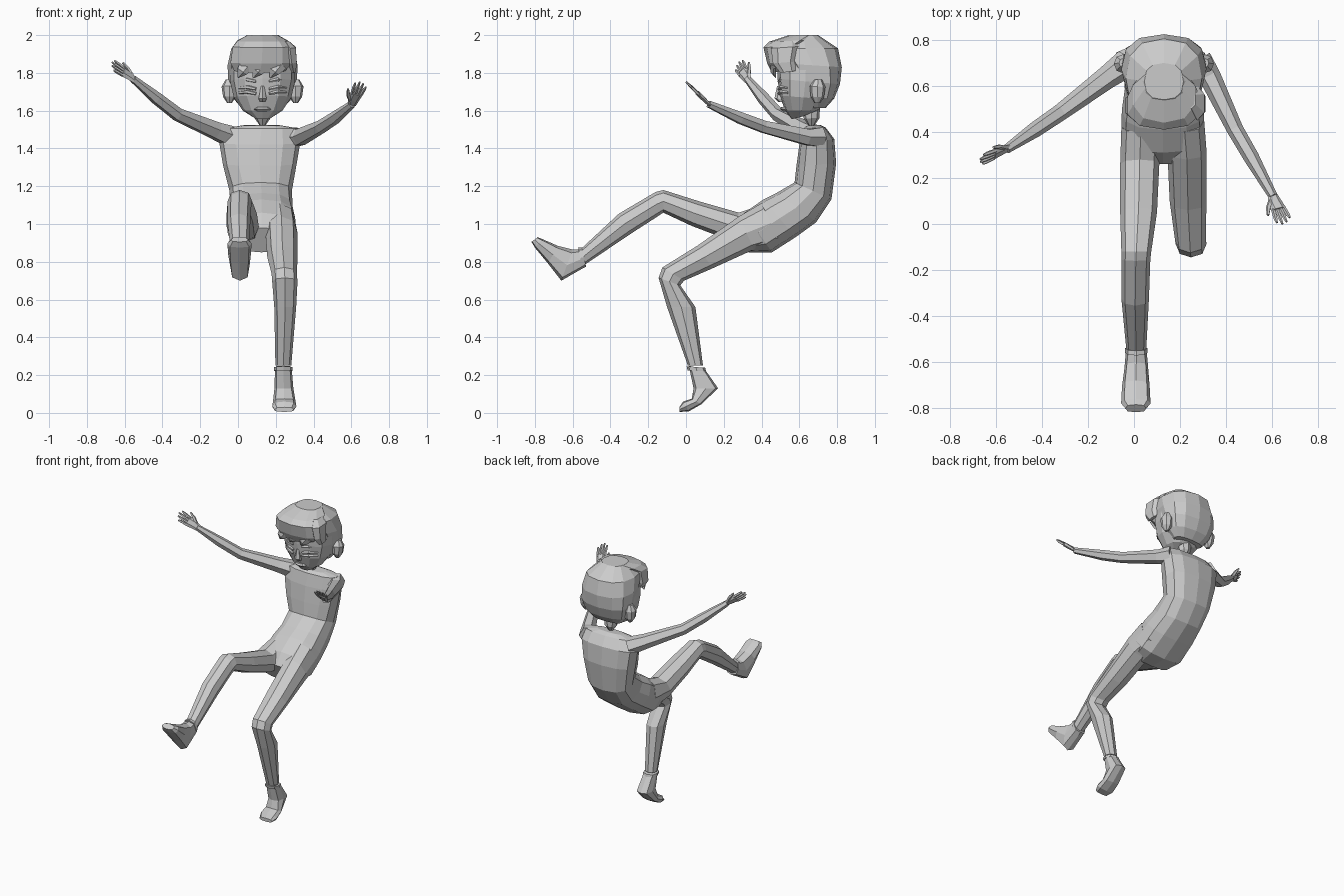
import bpy, bmesh, math
from mathutils import Vector as V


def skin(name, rings):
    """Join equal-length rings of points into a closed flat-shaded mesh."""
    bm = bmesh.new()
    vs = [[bm.verts.new(p) for p in r] for r in rings]
    n = len(vs[0])
    for a, b in zip(vs, vs[1:]):
        for i in range(n):
            j = (i + 1) % n
            bm.faces.new((a[i], a[j], b[j], b[i]))
    bm.faces.new(vs[0])
    bm.faces.new(vs[-1][::-1])
    bmesh.ops.recalc_face_normals(bm, faces=bm.faces)
    me = bpy.data.meshes.new(name)
    bm.to_mesh(me)
    bm.free()
    ob = bpy.data.objects.new(name, me)
    bpy.context.collection.objects.link(ob)
    return ob


def power(v, p):
    return math.copysign(abs(v) ** p, v)


def loft(name, rows, n=8, p=0.9, grow=1.0):
    """Rows: front y,z, back y,z, centre x, half width."""
    rings = []
    for yf, zf, yb, zb, x, h in rows:
        mid, half = V((x, (yf + yb) / 2, (zf + zb) / 2)), V((0, yf - yb, zf - zb)) / 2
        ts = [2 * math.pi * i / n for i in range(n)]
        rings.append([mid + grow * (half * power(math.cos(t), p) + V((h * power(math.sin(t), p), 0, 0)))
                      for t in ts])
    return skin(name, rings)


def tube(name, pts, n=6, side=None, flat=1.0):
    """Points: x, y, z, radius; side sets the wide direction, flat squashes the other."""
    c = [V(q[:3]) for q in pts]
    rings = []
    for i, q in enumerate(pts):
        d = (c[min(i + 1, len(c) - 1)] - c[max(i - 1, 0)]).normalized()
        s = V(side) if side else d.cross(V((0, 0, 1)))
        s = (s - d * s.dot(d)).normalized()
        u = d.cross(s)
        rings.append([c[i] + q[3] * (s * math.cos(2 * math.pi * k / n) + u * flat * math.sin(2 * math.pi * k / n))
                      for k in range(n)])
    return skin(name, rings)


# Torso and neck
loft("torso", [
    (.64, 1.52, .71, 1.525, .125, .10), (.62, 1.505, .74, 1.51, .125, .19),
    (.60, 1.42, .785, 1.45, .115, .215), (.585, 1.31, .795, 1.32, .115, .195),
    (.575, 1.22, .77, 1.13, .12, .165), (.48, 1.165, .69, 1.01, .125, .165),
    (.41, 1.13, .58, .93, .125, .178), (.31, 1.06, .455, .85, .125, .18),
    (.26, .98, .33, .85, .125, .15)], 12, 0.8)
tube("neck", [(.13, .665, 1.50, .048), (.13, .665, 1.56, .042), (.13, .66, 1.64, .05)], 8)

# Legs
loft("standing_leg", [
    (.40, 1.11, .50, .90, .22, .085), (.28, 1.04, .36, .865, .23, .085),
    (.06, .885, .14, .765, .235, .08), (-.125, .77, -.01, .70, .245, .067),
    (-.145, .715, -.03, .675, .248, .067), (-.10, .56, .05, .56, .25, .058),
    (.01, .25, .09, .25, .24, .042)])
loft("raised_leg", [
    (.40, 1.10, .44, .88, .03, .085), (.28, 1.06, .24, .91, .025, .085),
    (.07, 1.12, .03, .99, .02, .08), (-.12, 1.18, -.12, 1.06, .01, .065),
    (-.16, 1.17, -.15, 1.04, .008, .063), (-.355, 1.055, -.29, .95, .005, .06),
    (-.565, .86, -.535, .785, .01, .043)])

# Feet and ankle cuffs
loft("standing_foot", [
    (.015, .25, .10, .23, .24, .044), (.04, .13, .17, .13, .243, .05),
    (.03, .075, .08, .045, .245, .06), (-.015, .06, .015, .008, .245, .064),
    (-.035, .03, -.035, .005, .245, .05)], 8, 0.7)
loft("raised_foot", [
    (-.55, .865, -.53, .775, .01, .044), (-.60, .865, -.66, .70, .01, .052),
    (-.68, .885, -.73, .79, .008, .06), (-.76, .92, -.80, .875, .008, .064),
    (-.785, .93, -.818, .905, .008, .045)], 8, 0.7)
loft("standing_cuff", [(.01, .245, .095, .24, .24, .043), (.015, .225, .10, .22, .24, .043)], 8, 0.8, 1.15)
loft("raised_cuff", [(-.55, .87, -.53, .78, .01, .043), (-.57, .87, -.55, .77, .01, .043)], 8, 0.8, 1.12)


# Arms and hands
def hand(label, wrist, tip, side):
    w, t = V(wrist), V(tip)
    d = t - w
    length = d.length
    d.normalize()
    s = (V(side) - d * V(side).dot(d)).normalized()
    q = lambda along, across, r: (*(w + d * along * length + s * across), r)
    tube(label + "_palm", [q(-.05, 0, .022), q(.2, .003, .03), q(.5, 0, .034)], 6, s, .42)
    for i in range(4):
        o = (i - 1.5) * .016
        reach = (.84, .96, 1, .92)[i]
        tube(f"{label}_finger_{i + 1}", [q(.45, o, .009), q(.75, o * 1.2, .009), q(reach, o * 1.3, .005)], 5, s)
    tube(label + "_thumb", [q(.12, .015, .012), q(.35, .04, .011), q(.6, .055, .006)], 5, s)


tube("right_arm", [(-.03, .70, 1.46, .062), (-.12, .635, 1.495, .05), (-.32, .485, 1.58, .037),
                   (-.43, .41, 1.665, .034), (-.555, .325, 1.768, .02)])
tube("left_arm", [(.28, .71, 1.46, .06), (.33, .64, 1.46, .048), (.44, .41, 1.515, .036),
                  (.51, .29, 1.56, .034), (.605, .12, 1.635, .02)])
hand("right_hand", (-.55, .327, 1.765), (-.67, .275, 1.85), (.2, .6, .6))
hand("left_hand", (.605, .12, 1.635), (.655, .003, 1.75), (-1, -.2, .2))

# Head with ears
loft("head", [
    (.56, 1.555, .62, 1.57, .13, .045), (.525, 1.60, .70, 1.60, .13, .105),
    (.495, 1.68, .75, 1.66, .13, .152), (.485, 1.77, .78, 1.74, .13, .172),
    (.48, 1.86, .79, 1.84, .13, .172), (.52, 1.95, .76, 1.95, .13, .14)], 12, 0.85)
for label, x in (("right", -.045), ("left", .305)):
    loft(label + "_ear", [(.68, 1.64, .71, 1.64, x, .012), (.66, 1.675, .73, 1.67, x, .034),
                          (.655, 1.73, .738, 1.725, x, .042), (.68, 1.765, .72, 1.765, x, .02)], 8)

# Face features
loft("nose", [(.482, 1.73, .53, 1.73, .13, .01), (.468, 1.665, .53, 1.66, .13, .024),
              (.49, 1.645, .53, 1.645, .13, .018)], 6)
loft("lips", [(.505, 1.62, .55, 1.62, .13, .03), (.498, 1.61, .55, 1.605, .13, .045),
              (.515, 1.595, .55, 1.595, .13, .03)], 8)
for label, sx in (("right", -1), ("left", 1)):
    for part, z in (("brow", 1.765), ("upper_lid", 1.725), ("lower_lid", 1.70)):
        tube(f"{label}_{part}", [(.13 + sx * .035, .492, z - .01, .008), (.13 + sx * .08, .502, z, .011),
                                 (.13 + sx * .125, .54, z - .005, .007)], 5)

# Hair: back cap, overhanging fringe and side quiff
loft("hair_cap", [
    (.66, 1.615, .74, 1.615, .13, .11), (.61, 1.67, .785, 1.665, .13, .158),
    (.585, 1.76, .815, 1.74, .13, .182), (.52, 1.85, .825, 1.83, .13, .185),
    (.46, 1.93, .805, 1.93, .13, .165), (.54, 2.0, .70, 2.0, .13, .085)], 12, 0.8)
loft("fringe", [
    (.455, 1.80, .60, 1.83, .115, .14), (.43, 1.85, .60, 1.86, .125, .172),
    (.41, 1.935, .62, 1.94, .13, .165), (.44, 1.965, .68, 1.975, .13, .14),
    (.54, 1.998, .70, 2.0, .13, .085)], 10, 0.85)
loft("quiff", [
    (.50, 1.80, .58, 1.81, .295, .012), (.46, 1.85, .58, 1.86, .285, .03),
    (.45, 1.93, .60, 1.94, .275, .035), (.50, 1.97, .58, 1.97, .25, .02)], 6)
for i, x in enumerate((.02, .10, .19)):
    tube(f"fringe_lock_{i + 1}", [(x + .03, .47, 1.85, .045), (x, .462, 1.81, .032),
                                  (x - .02, .475, 1.775, .004)], 5, (1, 0, 0), .5)
